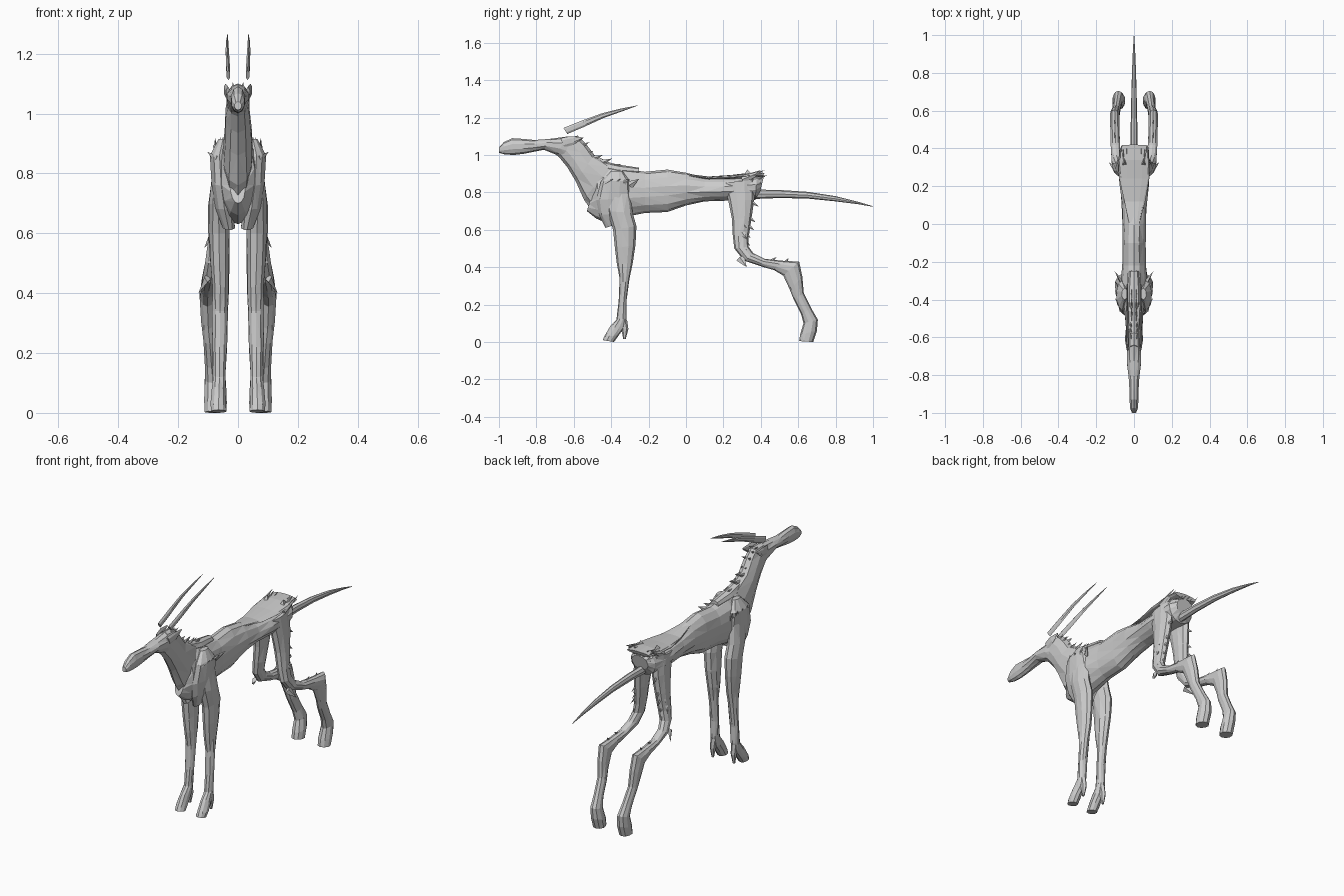
import bpy, bmesh, math, random
from mathutils import Vector

random.seed(4)


def finish(bm, name, mirror):
    bmesh.ops.recalc_face_normals(bm, faces=bm.faces)
    me = bpy.data.meshes.new(name)
    bm.to_mesh(me)
    bm.free()
    ob = bpy.data.objects.new(name, me)
    bpy.context.collection.objects.link(ob)
    if mirror:
        ob.modifiers.new("Mirror", "MIRROR")
    return ob


def loft(name, rings, mirror=False, sides=10, rough=0.0):
    """Each ring: y,z of one silhouette edge, y,z of the other, centre x, half width."""
    bm = bmesh.new()
    prev = None
    for i, (ya, za, yb, zb, x, w) in enumerate(rings):
        c = Vector((x, (ya + yb) / 2, (za + zb) / 2))
        d = Vector((0, (ya - yb) / 2, (za - zb) / 2))
        ring = []
        for k in range(sides):
            a = math.tau * k / sides
            s = 1 + random.uniform(-rough, rough) * abs(math.sin(a))
            ring.append(bm.verts.new(c + d * math.cos(a) + Vector((w * math.sin(a) * s, 0, 0))))
        if prev:
            for k in range(sides):
                n = (k + 1) % sides
                bm.faces.new((prev[k], prev[n], ring[n], ring[k]))
        if i in (0, len(rings) - 1):
            bm.faces.new(ring)
        prev = ring
    bmesh.ops.triangulate(bm, faces=bm.faces)
    return finish(bm, name, mirror)


def tufts(name, spikes):
    """Ragged fur spikes: (base, tip, half size), mirrored."""
    bm = bmesh.new()
    for base, tip, r in spikes:
        b, t = Vector(base), Vector(tip)
        d = (t - b).normalized()
        u = d.cross(Vector((1, 0, 0.01))).normalized() * r
        v = d.cross(u).normalized() * r * 0.45
        q = [bm.verts.new(b + p) for p in (u, v, -u, -v)]
        top = bm.verts.new(t)
        for k in range(4):
            bm.faces.new((q[k], q[(k + 1) % 4], top))
        bm.faces.new(q)
    return finish(bm, name, True)


# Torso
loft("torso", [
    (-.50, .80, -.53, .70, 0, .025), (-.47, .92, -.48, .66, 0, .055),
    (-.40, .94, -.41, .63, 0, .075), (-.32, .925, -.32, .67, 0, .075),
    (-.22, .91, -.22, .69, 0, .066), (-.10, .922, -.10, .695, 0, .064),
    (.0, .905, .0, .73, 0, .064), (.10, .88, .10, .752, 0, .066),
    (.20, .88, .20, .755, 0, .078), (.30, .885, .30, .76, 0, .084),
    (.38, .895, .37, .76, 0, .075), (.415, .88, .395, .80, 0, .05)],
    sides=14, rough=.06)

# Neck and head
loft("neck", [
    (-.30, .93, -.51, .71, 0, .045), (-.40, .955, -.545, .76, 0, .05),
    (-.49, 1.0, -.59, .86, 0, .046), (-.535, 1.06, -.635, .935, 0, .042),
    (-.575, 1.10, -.68, .99, 0, .037), (-.64, 1.10, -.72, 1.02, 0, .035)], rough=.06)
loft("head", [
    (-.57, 1.09, -.63, .97, 0, .033), (-.64, 1.098, -.69, 1.0, 0, .04),
    (-.73, 1.086, -.76, 1.028, 0, .038), (-.81, 1.08, -.81, 1.018, 0, .03),
    (-.87, 1.086, -.87, 1.006, 0, .026), (-.93, 1.09, -.92, 1.0, 0, .025),
    (-.975, 1.068, -.97, 1.003, 0, .022), (-1.0, 1.04, -1.0, 1.012, 0, .012)])

# Horns and ears
loft("horns", [
    (-.655, 1.145, -.635, 1.112, .032, .007), (-.56, 1.183, -.545, 1.15, .034, .007),
    (-.45, 1.223, -.44, 1.198, .036, .006), (-.35, 1.248, -.345, 1.232, .036, .004),
    (-.26, 1.265, -.26, 1.263, .035, .001)], mirror=True, sides=6)
loft("ears", [
    (-.67, 1.09, -.65, 1.04, .033, .008), (-.62, 1.10, -.60, 1.055, .042, .006),
    (-.56, 1.095, -.56, 1.085, .043, .002)], mirror=True, sides=6)

# Tail spike
loft("tail", [
    (.37, .815, .37, .765, 0, .02), (.50, .813, .50, .77, 0, .018),
    (.65, .803, .65, .767, 0, .015), (.80, .780, .80, .752, 0, .011),
    (.92, .750, .92, .737, 0, .006), (1.0, .726, 1.0, .723, 0, .001)], sides=8)

# Shoulders
loft("shoulders", [
    (-.40, .915, -.34, .915, .05, .015), (-.455, .86, -.30, .86, .062, .033),
    (-.48, .76, -.29, .77, .056, .032), (-.465, .68, -.31, .69, .045, .032),
    (-.43, .61, -.37, .63, .03, .02)], mirror=True, rough=.08)

# Front legs
loft("front_legs", [
    (-.43, .80, -.30, .80, .060, .028), (-.42, .70, -.285, .69, .065, .034),
    (-.39, .60, -.265, .62, .064, .036), (-.38, .50, -.27, .52, .062, .033),
    (-.37, .42, -.285, .42, .059, .029), (-.355, .34, -.302, .34, .06, .026),
    (-.36, .22, -.318, .22, .061, .025), (-.372, .12, -.318, .13, .062, .022),
    (-.405, .085, -.33, .075, .063, .024), (-.437, .03, -.36, .035, .065, .028),
    (-.445, .01, -.385, .0, .065, .026)], mirror=True, rough=.08)
loft("front_dewclaws", [
    (-.36, .13, -.315, .12, .063, .016), (-.347, .07, -.308, .07, .064, .014),
    (-.335, .015, -.322, .017, .065, .006)], mirror=True, sides=6)

# Hind legs
loft("hind_legs", [
    (.20, .85, .37, .87, .05, .03), (.225, .76, .365, .76, .056, .033),
    (.245, .66, .35, .66, .064, .032), (.25, .57, .335, .56, .073, .028),
    (.258, .50, .335, .51, .083, .027), (.31, .435, .36, .475, .092, .027),
    (.40, .405, .42, .445, .098, .026), (.47, .385, .51, .435, .101, .025),
    (.52, .355, .605, .43, .102, .026), (.555, .28, .622, .35, .099, .025),
    (.575, .23, .63, .26, .094, .023), (.615, .15, .67, .18, .088, .024),
    (.628, .10, .705, .12, .083, .029), (.61, .04, .70, .06, .08, .035),
    (.605, .005, .68, .0, .08, .033)], mirror=True, rough=.06)

# Ragged fur on rump, thighs, shoulders and back
spikes = []
for i in range(9):
    z = .87 - .042 * i
    y = .345 - .003 * i
    spikes.append(((.05 + .003 * i, y - .03, z + .03),
                   (.055 + .004 * i, y + random.uniform(.01, .06), z - .02), .025))
for i in range(8):
    x = .01 + .009 * i
    spikes.append(((x, .30, .868), (x * 1.05, random.uniform(.40, .435), random.uniform(.87, .92)), .022))
for z, x in ((.63, .10), (.57, .113), (.51, .112), (.47, .115), (.42, .132)):
    spikes.append(((x - .03, .29, z + .03), (x, .325, z - .02), .025))
for y in (-.44, -.40, -.35, -.30):
    spikes.append(((.07, y, .84), (.102, y + .05, .872), .022))
for i in range(6):
    y = -.55 + .05 * i
    z = 1.03 - .022 * i
    spikes.append(((.012, y - .02, z - .035), (.012, y + .055, z - .012 + random.uniform(0, .01)), .022))
for y, z in ((-.60, 1.085), (-.57, 1.075), (-.54, 1.05)):
    spikes.append(((.01, y - .03, z - .01), (.018, y + .025, z + .02), .015))
spikes.append(((.1, .44, .42), (.102, .485, .455), .016))
spikes.append(((.1, .52, .41), (.102, .55, .45), .016))
tufts("fur_tufts", spikes)

# Flat fur sheet along the rear back
loft("rump_sheet", [
    (.0, .90, .0, .885, 0, .03), (.12, .885, .12, .868, 0, .055),
    (.24, .893, .24, .87, 0, .082), (.34, .905, .34, .875, 0, .086),
    (.42, .905, .41, .882, 0, .07)], sides=12, rough=.1)

# Lean crest between neck and back
loft("withers_crest", [
    (-.45, .97, -.43, .90, 0, .03), (-.36, .948, -.36, .89, 0, .035),
    (-.25, .932, -.25, .89, 0, .025)], sides=8)
